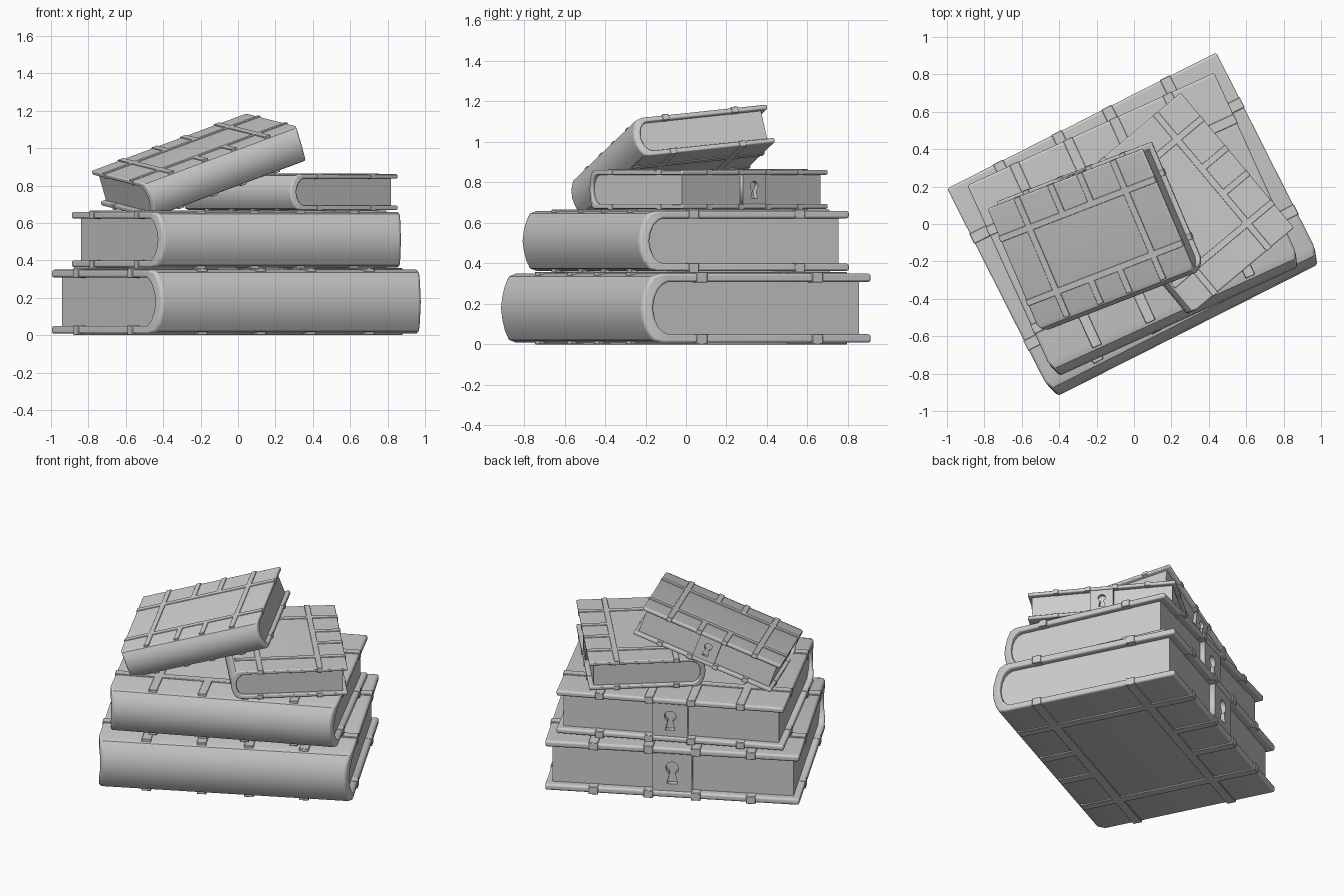
import bpy
import bmesh
import math
from mathutils import Matrix, Vector

if "Cube" in bpy.data.objects:
    bpy.data.objects.remove(bpy.data.objects["Cube"], do_unlink=True)

grey = bpy.data.materials.new("plain_grey")
grey.use_nodes = True
grey.diffuse_color = (0.6, 0.6, 0.6, 1)
grey.node_tree.nodes["Principled BSDF"].inputs["Base Color"].default_value = (0.6, 0.6, 0.6, 1)

# Book proportions before scaling: spine along x, facing -y
HALF, FORE, MID = 0.806, 0.62, 0.179
OUTER = [(FORE, 0.35), (-0.54, 0.35), (-0.585, 0.336), (-0.612, 0.29), (-0.63, 0.235)]
INNER = [(FORE, 0.308), (-0.5, 0.308), (-0.53, 0.295), (-0.555, 0.27), (-0.572, 0.23)]


def full_profile(half, tip):
    """Mirror the upper half of a profile about the middle height."""
    return half + [(tip, MID)] + [(y, 2 * MID - z) for y, z in reversed(half)]


def finish(name, bm, matrix, bevel=0.0, segments=2):
    bmesh.ops.recalc_face_normals(bm, faces=bm.faces)
    mesh = bpy.data.meshes.new(name)
    bm.to_mesh(mesh)
    bm.free()
    mesh.materials.append(grey)
    obj = bpy.data.objects.new(name, mesh)
    bpy.context.collection.objects.link(obj)
    obj.matrix_world = matrix
    if bevel:
        mod = obj.modifiers.new("rounded_edges", "BEVEL")
        mod.width, mod.segments = bevel, segments
        mod.limit_method, mod.angle_limit = "ANGLE", math.radians(50)
    bpy.ops.object.select_all(action="DESELECT")
    obj.select_set(True)
    bpy.context.view_layer.objects.active = obj
    bpy.ops.object.shade_smooth_by_angle(angle=math.radians(35))
    return obj


def cover(name, matrix):
    """C-shaped binding whose spine draws in slightly at both ends."""
    bm = bmesh.new()
    rings = []
    for side in (-1, 1):
        for profile in (full_profile(OUTER, -0.637), full_profile(INNER, -0.58)):
            ring = []
            for y, z in profile:
                pull = 0.03 * min(max((-0.55 - y) / 0.08, 0), 1)
                ring.append(bm.verts.new((side * (HALF - pull), y, z)))
            rings.append(ring)
    lo, li, ro, ri = rings
    for a, b in ((lo, ro), (li, ri), (lo, li), (ro, ri)):
        for i in range(len(a) - 1):
            bm.faces.new((a[i], a[i + 1], b[i + 1], b[i]))
    for i in (0, -1):
        bm.faces.new((lo[i], li[i], ri[i], ro[i]))
    finish(name, bm, matrix, 0.014, 3)


def pages(name, matrix):
    """Page block with a rounded back that fills the binding."""
    bm = bmesh.new()
    half = [(0.57, INNER[0][1])] + INNER[1:]
    loop = [bm.verts.new((-0.765, y, z)) for y, z in full_profile(half, -0.58)]
    face = bm.faces.new(loop)
    new = bmesh.ops.extrude_face_region(bm, geom=[face])["geom"]
    bmesh.ops.translate(bm, vec=(1.53, 0, 0),
                        verts=[v for v in new if isinstance(v, bmesh.types.BMVert)])
    finish(name, bm, matrix)


def box(bm, x0, x1, y0, y1, z0, z1):
    made = bmesh.ops.create_cube(bm, size=1)["verts"]
    size = Matrix.Diagonal((x1 - x0, y1 - y0, z1 - z0, 1))
    middle = Matrix.Translation(((x0 + x1) / 2, (y0 + y1) / 2, (z0 + z1) / 2))
    bmesh.ops.transform(bm, matrix=middle @ size, verts=made)


def bands(name, matrix):
    """Raised straps framing both boards and folding over their edges."""
    bm = bmesh.new()
    edge, fore, back, w = HALF + 0.004, FORE + 0.004, -0.57, 0.03
    rows = (0.32, -0.32)
    for z0, z1 in ((0.0, 0.052), (0.306, 0.358)):
        for x in (-0.5, 0.5):
            box(bm, x - w, x + w, back, fore, z0, z1)
        for y in rows:
            box(bm, -edge, edge, y - w, y + w, z0, z1)
        for x in (-0.15, 0.15):
            box(bm, x - w, x + w, rows[0], fore, z0, z1)
            box(bm, x - w, x + w, back, rows[1], z0, z1)
    finish(name, bm, matrix, 0.003, 1)


def lock(name, matrix):
    """Clasp plate pierced by a keyhole, on the fore edge."""
    curve = bpy.data.curves.new(name, "CURVE")
    curve.dimensions, curve.fill_mode = "2D", "BOTH"
    curve.extrude = 0.02
    plate = [(-0.125, -0.14), (0.125, -0.14), (0.125, 0.14), (-0.125, 0.14)]
    hole = [(-0.035, -0.08), (0.035, -0.08)]
    for i in range(13):
        a = math.radians(-65 + i * 310 / 12)
        hole.append((0.042 * math.sin(a + math.pi / 2), 0.03 - 0.042 * math.cos(a + math.pi / 2)))
    # The round of the keyhole runs from the right of the slot over to its left
    hole[2:] = [(0.042 * math.cos(math.radians(-65 + i * 310 / 12)),
                 0.03 + 0.042 * math.sin(math.radians(-65 + i * 310 / 12))) for i in range(13)]
    hole = [p for p in hole if p[1] < -0.05 or p[1] > 0.0 or abs(p[0]) > 0.015]
    for points in (plate, hole):
        spline = curve.splines.new("POLY")
        spline.points.add(len(points) - 1)
        spline.use_cyclic_u = True
        for point, (x, y) in zip(spline.points, points):
            point.co = (x, y, 0, 1)
    curve.materials.append(grey)
    obj = bpy.data.objects.new(name, curve)
    bpy.context.collection.objects.link(obj)
    stand = Matrix.Translation((0, 0.588, MID)) @ Matrix.Rotation(math.pi / 2, 4, "X")
    obj.matrix_world = matrix @ stand


def placed(x, y, z, degrees, width, height):
    return (Matrix.Translation((x, y, z)) @ Matrix.Rotation(math.radians(degrees), 4, "Z")
            @ Matrix.Diagonal((width, width, height, 1)))


# The leaning book rests its spine on the stack and tips over the small one
along = Vector((0.882, 0.341, 0.327)).normalized()
up = along.cross(Vector((-0.39, 0.916, 0.097))).normalized()
lean = Matrix((along, up.cross(along), up)).transposed().to_4x4()
leaning = Matrix.Translation((-0.175, -0.048, 0.806)) @ lean @ Matrix.Scale(0.583, 4)

books = {
    "bottom_book": placed(0, 0, 0, 26.8, 1, 1),
    "middle_book": placed(0, 0, 0.356, 24.5, 0.9, 0.866),
    "small_book": placed(0.275, 0.108, 0.665, -50, 0.585, 0.56),
    "leaning_book": leaning,
}
for book, matrix in books.items():
    cover(book + "_cover", matrix)
    pages(book + "_pages", matrix)
    bands(book + "_bands", matrix)
    lock(book + "_lock", matrix)
